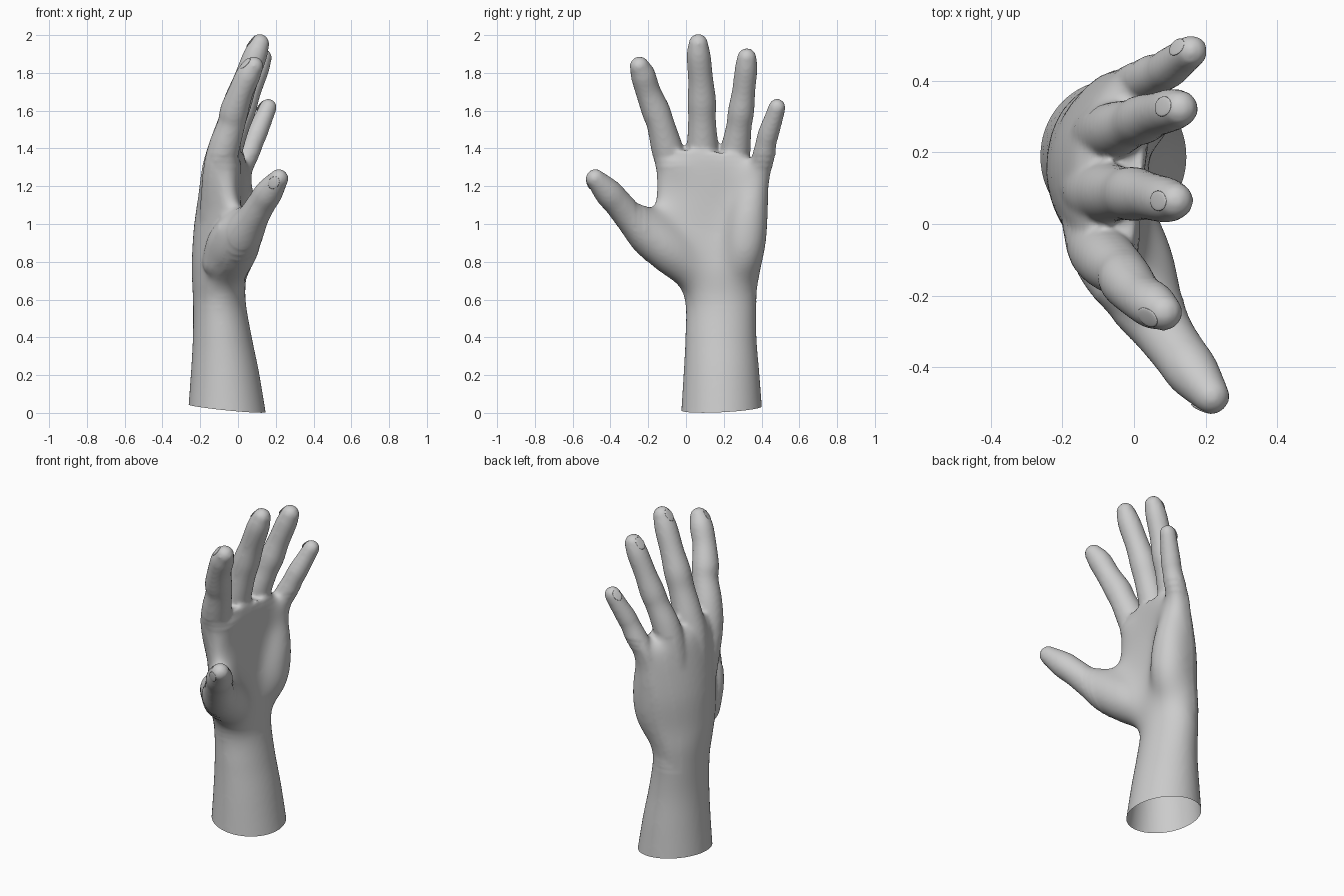
import bpy, bmesh, math
from mathutils import Vector, Matrix

if "Cube" in bpy.data.objects:
    bpy.data.objects.remove(bpy.data.objects["Cube"])

skin = bpy.data.materials.new("clay_grey")
skin.diffuse_color = (0.6, 0.6, 0.6, 1)
skin.use_nodes = True
skin.node_tree.nodes["Principled BSDF"].inputs["Base Color"].default_value = skin.diffuse_color


def spline(rows, steps=5):
    """Smooth interpolation through rows of numbers."""
    out = []
    for i in range(len(rows) - 1):
        p0, p1 = rows[max(i - 1, 0)], rows[i]
        p2, p3 = rows[i + 1], rows[min(i + 2, len(rows) - 1)]
        for s in range(steps):
            t = s / steps
            out.append([0.5 * (2 * b + (c - a) * t + (2 * a - 5 * b + 4 * c - d) * t * t
                               + (3 * b - a - 3 * c + d) * t ** 3)
                        for a, b, c, d in zip(p0, p1, p2, p3)])
    return out + [list(rows[-1])]


def loft(bm, rings):
    """Closed skin over rings of points, with both ends filled."""
    loops = [[bm.verts.new(p) for p in r] for r in rings]
    n = len(loops[0])
    for a, b in zip(loops, loops[1:]):
        for i in range(n):
            j = (i + 1) % n
            bm.faces.new((a[i], a[j], b[j], b[i]))
    bm.faces.new(loops[0][::-1])
    bm.faces.new(loops[-1])


def digit(bm, rows, n=20):
    """Round tube along rows of x, y, z, radius with domed ends."""
    pts = spline(rows)
    ps = [Vector(p[:3]) for p in pts]
    dirs = [(ps[min(i + 1, len(ps) - 1)] - ps[max(i - 1, 0)]).normalized() for i in range(len(ps))]
    stations = [(p, d, q[3]) for p, d, q in zip(ps, dirs, pts)]
    dome = [(math.sin(a), math.cos(a)) for a in (0.35, 0.7, 1.05, 1.4)]
    head = [(ps[0] - dirs[0] * pts[0][3] * s, dirs[0], pts[0][3] * c) for s, c in reversed(dome)]
    tail = [(ps[-1] + dirs[-1] * pts[-1][3] * s, dirs[-1], pts[-1][3] * c) for s, c in dome]
    rings = []
    for p, d, r in head + stations + tail:
        u = Vector((0, 1, 0)).cross(d).normalized()
        v = d.cross(u)
        rings.append([p + r * (u * math.cos(2 * math.pi * i / n) + v * math.sin(2 * math.pi * i / n))
                      for i in range(n)])
    loft(bm, rings)


def add_object(name, bm):
    bmesh.ops.recalc_face_normals(bm, faces=bm.faces)
    me = bpy.data.meshes.new(name)
    bm.to_mesh(me)
    bm.free()
    me.materials.append(skin)
    ob = bpy.data.objects.new(name, me)
    bpy.context.collection.objects.link(ob)
    return ob


bm = bmesh.new()

# Forearm and cupped palm: z, centre x, centre y, half depth, half width, bend, tilt
sections = [
    (-0.10, -0.055, 0.19, 0.218, 0.222, 0.00, 0.00),
    (0.20, -0.068, 0.188, 0.182, 0.201, 0.00, 0.00),
    (0.40, -0.083, 0.185, 0.156, 0.188, 0.00, 0.00),
    (0.58, -0.098, 0.185, 0.140, 0.189, 0.00, 0.00),
    (0.70, -0.105, 0.168, 0.138, 0.226, 0.03, 0.00),
    (0.82, -0.118, 0.145, 0.126, 0.268, 0.08, 0.00),
    (1.00, -0.120, 0.135, 0.112, 0.300, 0.10, 0.00),
    (1.20, -0.098, 0.140, 0.102, 0.307, 0.08, 0.03),
    (1.32, -0.078, 0.138, 0.092, 0.302, 0.07, 0.04),
    (1.39, -0.062, 0.105, 0.070, 0.255, 0.05, 0.03),
]
rings = []
for z, cx, cy, a, b, bend, tilt in spline(sections):
    ring = []
    for i in range(48):
        t = 2 * math.pi * i / 48
        u, v = math.cos(t), math.sin(t)
        drop = 0.06 * max(0, u) ** 2 * max(0, (z - 1.2) / 0.2)
        curve = bend * u * u * (0.75 if u > 0 else 1)
        fill = 1 + 2.5 * bend * max(0, v)  # fleshy palm side
        ring.append((cx + a * v * fill + curve + tilt * u, cy + b * u, z - drop))
    rings.append(ring)
loft(bm, rings)

# Fingers, each starting as a ridge on the back of the hand
index_finger = [(-0.135, 0.06, 0.92, 0.075), (-0.105, -0.06, 1.25, 0.084), (-0.075, -0.10, 1.40, 0.084),
                (-0.035, -0.135, 1.53, 0.074), (-0.02, -0.16, 1.60, 0.076), (0.015, -0.20, 1.70, 0.067),
                (0.055, -0.228, 1.79, 0.066), (0.083, -0.246, 1.835, 0.053)]
middle_finger = [(-0.155, 0.14, 0.92, 0.078), (-0.11, 0.092, 1.25, 0.088), (-0.075, 0.088, 1.40, 0.084),
                 (-0.03, 0.085, 1.55, 0.074), (0.0, 0.084, 1.65, 0.076), (0.04, 0.078, 1.76, 0.067),
                 (0.09, 0.067, 1.89, 0.064), (0.115, 0.065, 1.955, 0.052)]
ring_finger = [(-0.135, 0.22, 0.92, 0.078), (-0.085, 0.25, 1.25, 0.082), (-0.05, 0.264, 1.40, 0.078),
               (-0.005, 0.281, 1.52, 0.068), (0.025, 0.292, 1.60, 0.070), (0.06, 0.305, 1.70, 0.062),
               (0.105, 0.318, 1.82, 0.060), (0.128, 0.322, 1.88, 0.052)]
little_finger = [(-0.09, 0.30, 0.92, 0.078), (-0.01, 0.375, 1.20, 0.070), (0.03, 0.403, 1.31, 0.066),
                 (0.075, 0.422, 1.42, 0.056), (0.10, 0.437, 1.48, 0.056), (0.135, 0.464, 1.56, 0.050),
                 (0.160, 0.482, 1.618, 0.046)]
# Thumb with its fleshy mound
thumb = [(-0.065, 0.06, 0.74, 0.110), (-0.015, -0.09, 0.86, 0.130), (0.03, -0.20, 0.95, 0.114),
         (0.08, -0.295, 1.035, 0.084), (0.125, -0.36, 1.11, 0.076), (0.165, -0.415, 1.17, 0.074),
         (0.216, -0.480, 1.24, 0.052)]
# Heel of the palm on the little finger side
palm_heel = [(-0.06, 0.27, 0.72, 0.098), (-0.005, 0.305, 0.85, 0.115), (0.005, 0.325, 1.0, 0.115),
             (0.005, 0.343, 1.13, 0.098)]
# Web between thumb and palm, and the muscle behind it
thumb_web = [(-0.06, -0.06, 0.98, 0.08), (0.0, -0.16, 1.0, 0.085), (0.05, -0.23, 1.04, 0.07)]
thumb_muscle = [(-0.09, -0.03, 0.80, 0.10), (-0.065, -0.10, 0.90, 0.10), (-0.025, -0.165, 0.96, 0.095)]
# Pad below the finger roots
finger_pad = [(-0.055, -0.07, 1.29, 0.080), (-0.06, 0.09, 1.29, 0.085), (-0.03, 0.25, 1.27, 0.080),
              (0.01, 0.365, 1.21, 0.072)]
for rows in (index_finger, middle_finger, ring_finger, little_finger, thumb, palm_heel, thumb_web,
             thumb_muscle, finger_pad):
    digit(bm, rows)

# Fuse the parts into one smooth skin
raw = add_object("hand_raw", bm)
fuse = raw.modifiers.new("fuse", "REMESH")
fuse.mode = 'VOXEL'
fuse.voxel_size = 0.011
soften = raw.modifiers.new("soften", "SMOOTH")
soften.factor = 0.5
soften.iterations = 9
bpy.context.view_layer.update()
fused = raw.evaluated_get(bpy.context.evaluated_depsgraph_get())
bm = bmesh.new()
bm.from_mesh(fused.to_mesh())
fused.to_mesh_clear()
bpy.data.objects.remove(raw)

# Blend the palm pads and thumb mound, less strongly toward the edges of the area
bm.normal_update()
for margin, passes in ((0.0, 25), (0.03, 40), (0.06, 50)):
    area = [v for v in bm.verts if 0.56 + margin < v.co.z < 1.36 - margin
            and v.co.y > -0.27 + margin and v.normal.x > -0.8 + 8 * margin]
    for _ in range(passes):
        bmesh.ops.smooth_vert(bm, verts=area, factor=0.5, use_axis_x=True, use_axis_y=True, use_axis_z=True)

# Open slanted cut at the forearm
bmesh.ops.bisect_plane(bm, geom=bm.verts[:] + bm.edges[:] + bm.faces[:], plane_co=(0.14, 0.19, 0.004),
                       plane_no=(0.10, -0.05, 1), clear_inner=True)
for f in bm.faces:
    f.smooth = True
    f.material_index = 0
hand = add_object("hand", bm)


# Fingernails: thin plates set into the finger ends
def nail(name, rows, side):
    a, b = Vector(rows[-2][:3]), Vector(rows[-1][:3])
    d = (b - a).normalized()
    nrm = Vector(side)
    nrm = (nrm - d * nrm.dot(d)).normalized()
    w = rows[-1][3]
    centre = b - d * w * 0.1 + nrm * w * 0.94
    d = (d - nrm * 0.3).normalized()
    nrm = (nrm - d * nrm.dot(d)).normalized()
    rot = Matrix((d.cross(nrm), d, nrm)).transposed().to_4x4()
    m = Matrix.Translation(centre) @ rot @ Matrix.Diagonal((w * 0.55, w * 0.72, w * 0.09, 1))
    nb = bmesh.new()
    bmesh.ops.create_uvsphere(nb, u_segments=20, v_segments=10, radius=1, matrix=m)
    for f in nb.faces:
        f.smooth = True
    add_object(name, nb)


nail("index_nail", index_finger, (-1, -0.15, 0))
nail("middle_nail", middle_finger, (-1, 0, 0))
nail("ring_nail", ring_finger, (-1, 0.1, 0))
nail("little_nail", little_finger, (-1, 0.2, 0))
nail("thumb_nail", thumb, (-0.2, -1, 0))
